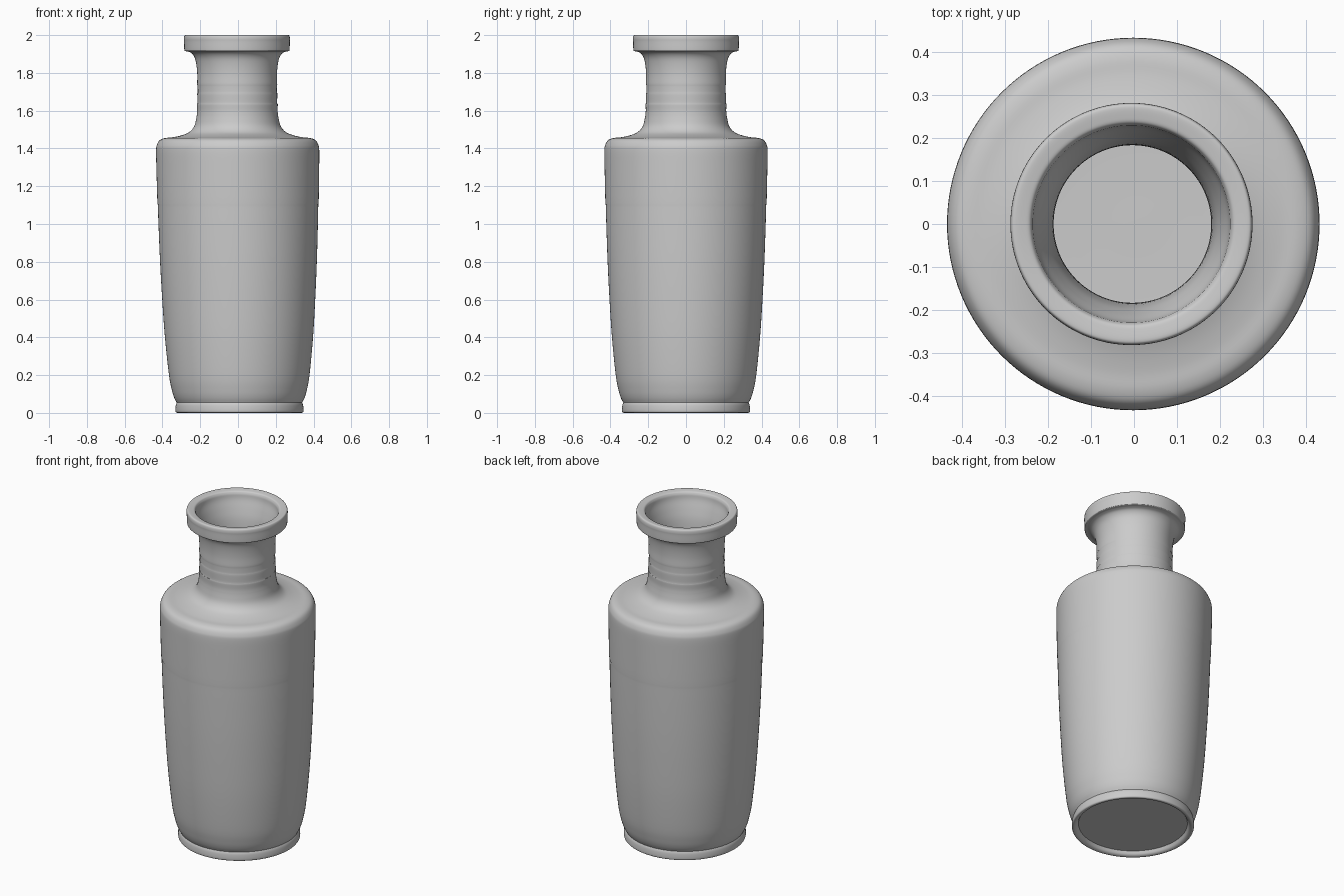
import bpy, bmesh, math
from mathutils import Matrix, Vector

SIDES = 128


def smooth_curve(points, steps=4):
    """Catmull-Rom curve through (radius, height) points."""
    p = [Vector(q) for q in points]
    p = [2 * p[0] - p[1]] + p + [2 * p[-1] - p[-2]]
    out = []
    for a, b, c, d in zip(p, p[1:], p[2:], p[3:]):
        for i in range(steps):
            t = i / steps
            out.append(0.5 * (2 * b + (c - a) * t + (2 * a - 5 * b + 4 * c - d) * t * t
                              + (3 * b - a - 3 * c + d) * t ** 3))
    return out + [p[-2]]


def lathe(name, sections):
    """Revolve the joined sections around z; sections meet at creases."""
    profile = []
    for s in sections:
        pts = smooth_curve(s)
        profile += pts[1:] if profile else pts
    bm = bmesh.new()
    rings = []
    for r, z in profile:
        if r < 1e-4:
            rings.append([bm.verts.new((0, 0, z))] * SIDES)
        else:
            rings.append([bm.verts.new((r * math.cos(2 * math.pi * i / SIDES),
                                        r * math.sin(2 * math.pi * i / SIDES), z))
                          for i in range(SIDES)])
    for lo, hi in zip(rings, rings[1:]):
        for i in range(SIDES):
            j = (i + 1) % SIDES
            quad = list(dict.fromkeys((lo[i], lo[j], hi[j], hi[i])))
            bm.faces.new(quad)
    # the hand-thrown body leans very slightly towards -x
    lean = Matrix.Identity(4)
    lean[0][2], lean[0][3] = -0.007, 0.008
    bm.transform(lean)
    bmesh.ops.recalc_face_normals(bm, faces=bm.faces)
    mesh = bpy.data.meshes.new(name)
    bm.to_mesh(mesh)
    bm.free()
    ob = bpy.data.objects.new(name, mesh)
    bpy.context.collection.objects.link(ob)
    bpy.context.view_layer.objects.active = ob
    ob.select_set(True)
    bpy.ops.object.shade_smooth_by_angle(angle=math.radians(40))
    return ob


# recessed underside and foot ring
underside = [(0, 0.025), (0.15, 0.025), (0.302, 0.025)]
foot = [(0.302, 0.025), (0.312, 0.008), (0.325, 0.001), (0.336, 0.003),
        (0.339, 0.015), (0.337, 0.04), (0.332, 0.054)]
# tapering body with rounded shoulder, faint seam near z = 1.11
body = [(0.332, 0.054), (0.345, 0.08), (0.357, 0.12), (0.372, 0.2), (0.392, 0.4),
        (0.405, 0.6), (0.415, 0.8), (0.422, 1.0), (0.425, 1.105), (0.427, 1.115),
        (0.431, 1.3), (0.432, 1.39), (0.427, 1.42), (0.412, 1.444), (0.385, 1.455),
        (0.345, 1.459), (0.295, 1.470), (0.255, 1.487), (0.228, 1.52), (0.216, 1.57)]
# neck with faint throwing rings, flaring under the lip
neck = [(0.216, 1.57), (0.213, 1.60), (0.214, 1.635), (0.211, 1.64), (0.212, 1.69),
        (0.2095, 1.695), (0.210, 1.735), (0.212, 1.74), (0.211, 1.79), (0.215, 1.84),
        (0.224, 1.88), (0.241, 1.905), (0.262, 1.914)]
lip = [(0.262, 1.914), (0.276, 1.916), (0.279, 1.925), (0.280, 1.965), (0.281, 1.980),
       (0.279, 1.994), (0.272, 2.0), (0.25, 1.998), (0.236, 1.994), (0.229, 1.982)]
# hollow inside: throat, inner wall, floor
inside = [(0.229, 1.982), (0.224, 1.95), (0.208, 1.90), (0.193, 1.84), (0.185, 1.75),
          (0.183, 1.65), (0.188, 1.56), (0.21, 1.48), (0.27, 1.435), (0.36, 1.42),
          (0.397, 1.37), (0.396, 1.15), (0.385, 0.8), (0.362, 0.4), (0.34, 0.2),
          (0.31, 0.1), (0.25, 0.07), (0.12, 0.065), (0, 0.065)]

lathe("vase", [underside, foot, body, neck, lip, inside])
